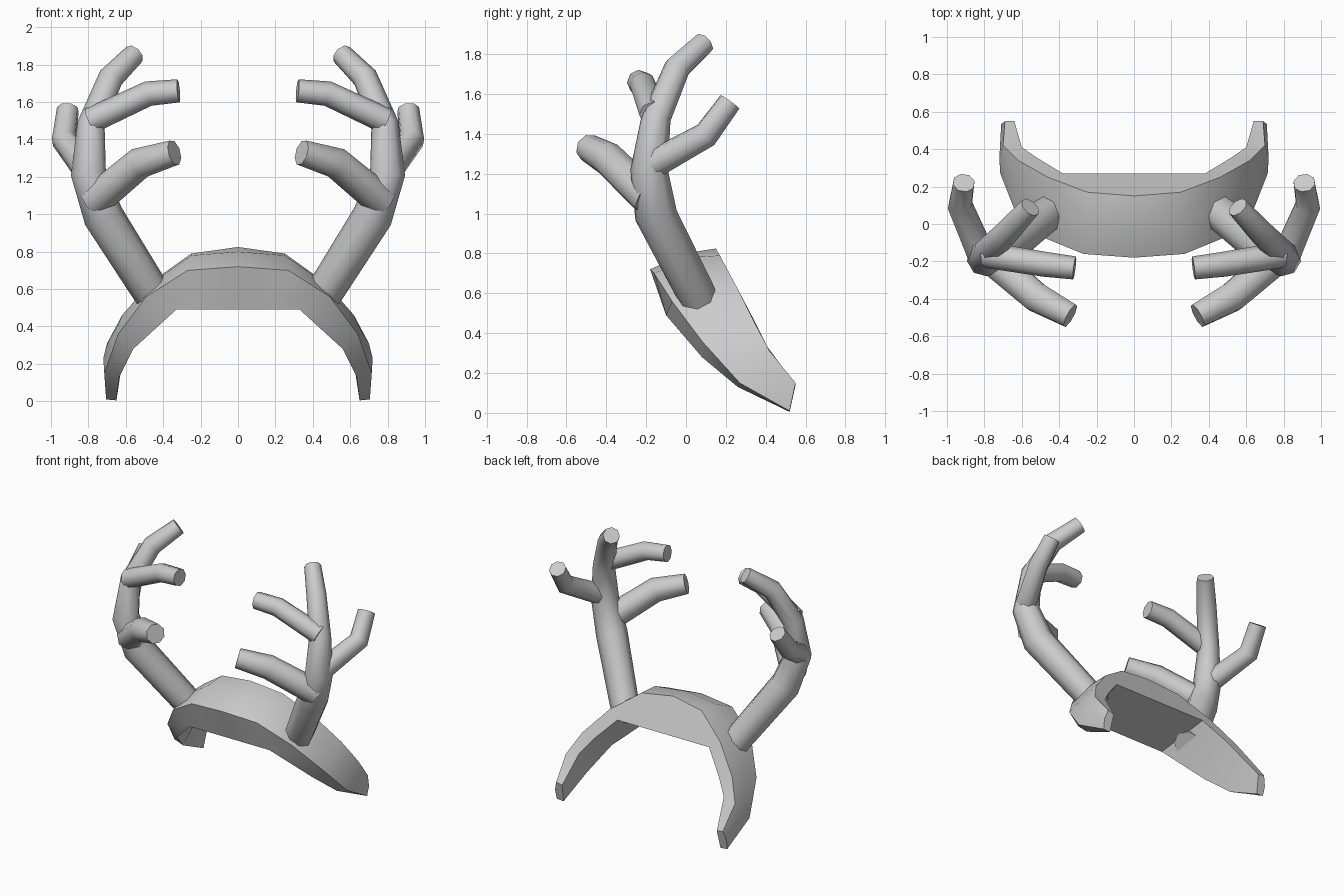
import bpy, bmesh, math
from mathutils import Vector

if "Cube" in bpy.data.objects:
    bpy.data.objects.remove(bpy.data.objects["Cube"])


def finish(bm, name, angle):
    """Turn a right-hand half into a mirrored, smooth shaded object."""
    bmesh.ops.recalc_face_normals(bm, faces=bm.faces)
    me = bpy.data.meshes.new(name)
    bm.to_mesh(me)
    bm.free()
    ob = bpy.data.objects.new(name, me)
    bpy.context.collection.objects.link(ob)
    mod = ob.modifiers.new("mirror", 'MIRROR')
    mod.use_clip = True
    mod.merge_threshold = 0.001
    bpy.ops.object.select_all(action='DESELECT')
    ob.select_set(True)
    bpy.context.view_layer.objects.active = ob
    bpy.ops.object.shade_smooth_by_angle(angle=math.radians(angle))
    return ob


def bridge(bm, rings):
    n = len(rings[0])
    for a, b in zip(rings, rings[1:]):
        for i in range(n):
            j = (i + 1) % n
            bm.faces.new((a[i], a[j], b[j], b[i]))


def tube(name, path, sides=8):
    """Tapered tube through (x, y, z, radius) points, rings mitred at bends."""
    pts = [Vector(p[:3]) for p in path]
    bm = bmesh.new()
    rings = []
    side = Vector((0, 1, 0))
    for i, p in enumerate(pts):
        d0 = (p - pts[max(i - 1, 0)]).normalized()
        d1 = (pts[min(i + 1, len(pts) - 1)] - p).normalized()
        d = (d0 + d1).normalized()
        u = (side - d * side.dot(d)).normalized()
        v = d.cross(u)
        side = u
        r = path[i][3]
        rings.append([bm.verts.new(p + r * (u * math.cos(t) + v * math.sin(t)))
                      for t in (2 * math.pi * k / sides for k in range(sides))])
    bridge(bm, rings)
    bm.faces.new(rings[0])
    bm.faces.new(rings[-1])
    return finish(bm, name, 50)


# headband: edge lines from the centre to the tip
outer_front = [(0, -.18, .72), (.27, -.16, .70), (.49, -.07, .56),
               (.64, .08, .36), (.715, .27, .15), (.705, .52, .01)]
outer_mid = [(0, -.01, .80), (.25, .01, .78), (.48, .09, .62),
             (.64, .22, .41), (.72, .35, .23), (.71, .535, .08)]
outer_back = [(0, .15, .825), (.25, .17, .79), (.46, .25, .64),
              (.62, .34, .46), (.70, .42, .31), (.69, .55, .15)]
inner_back = [(0, .27, .59), (.20, .27, .59), (.38, .27, .59),
              (.52, .355, .44), (.60, .41, .33), (.64, .55, .14)]
inner_front = [(0, -.10, .49), (.18, -.10, .49), (.33, -.10, .49),
               (.56, .08, .28), (.635, .26, .13), (.65, .52, .005)]
bm = bmesh.new()
rings = [[bm.verts.new(p) for p in ring] for ring in
         zip(outer_front, outer_mid, outer_back, inner_back, inner_front)]
bridge(bm, rings)
bm.faces.new(rings[-1])
finish(bm, "headband", 45)

# antlers: main beams and three pairs of tines
tube("antler_beams", [(.40, .09, .49, .095), (.48, .045, .61, .1),
                      (.72, -.15, .99, .108), (.80, -.185, 1.22, .095),
                      (.785, -.15, 1.48, .075), (.68, -.045, 1.73, .068),
                      (.555, .09, 1.855, .058)])
tube("lower_front_tines", [(.77, -.18, 1.07, .09), (.525, -.39, 1.275, .085),
                           (.34, -.49, 1.33, .07)])
tube("upper_inner_tines", [(.79, -.165, 1.50, .07), (.48, -.215, 1.645, .067),
                           (.318, -.235, 1.66, .062)])
tube("outer_back_tines", [(.81, -.18, 1.24, .075), (.93, .10, 1.395, .068),
                          (.91, .22, 1.56, .06)])
